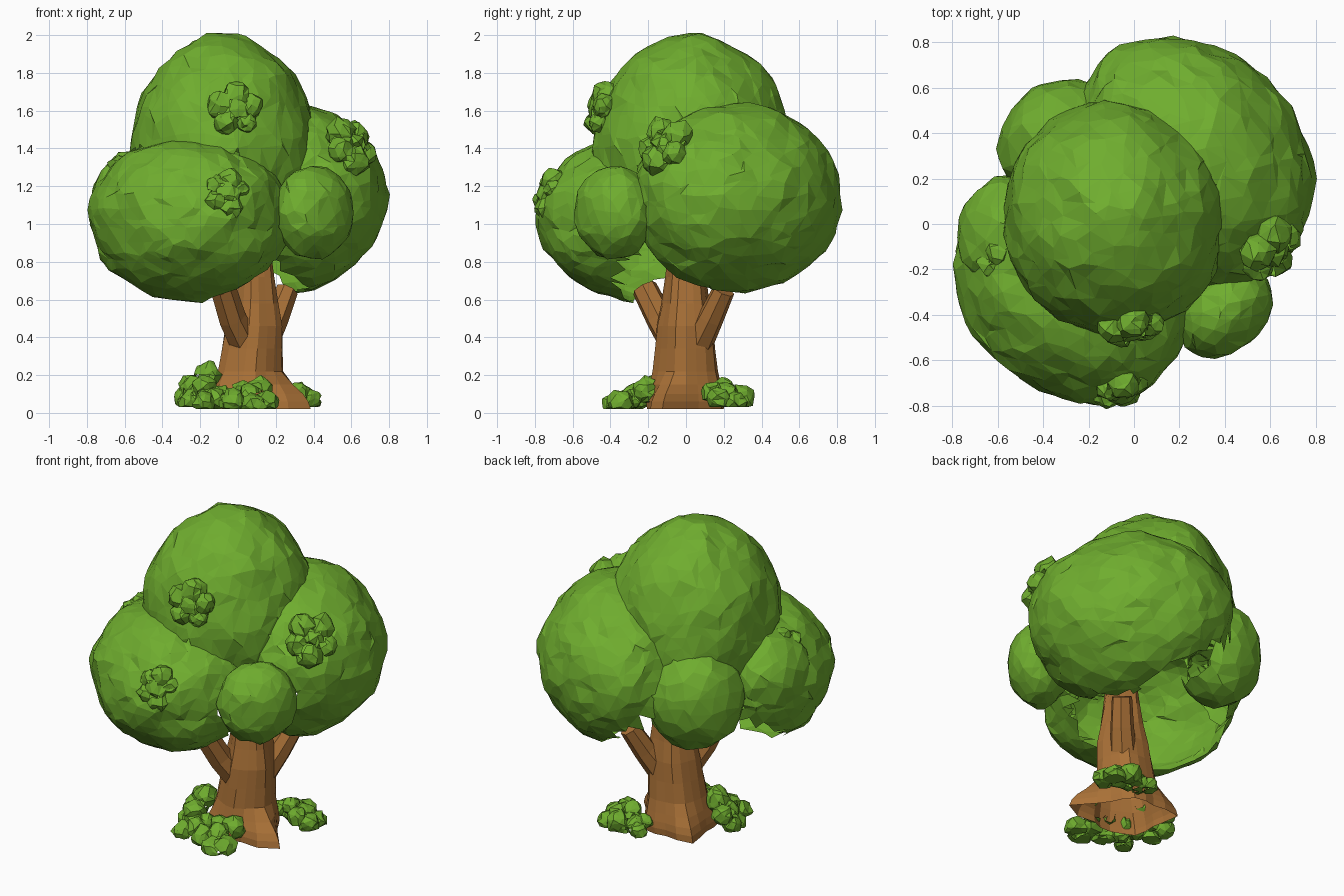
import bpy, bmesh, math, random
from mathutils import Vector, noise

if "Cube" in bpy.data.objects:
    bpy.data.objects.remove(bpy.data.objects["Cube"])

random.seed(4)


def material(name, rgb):
    m = bpy.data.materials.new(name)
    m.diffuse_color = (*rgb, 1)
    m.use_nodes = True
    m.node_tree.nodes["Principled BSDF"].inputs["Base Color"].default_value = m.diffuse_color
    return m


green = material("leaf green", (0.16, 0.42, 0.028))
brown = material("bark brown", (0.40, 0.165, 0.038))


def finish(name, bm, mat):
    me = bpy.data.meshes.new(name)
    bm.to_mesh(me)
    bm.free()
    me.materials.append(mat)
    ob = bpy.data.objects.new(name, me)
    bpy.context.collection.objects.link(ob)
    return ob


E = Vector((1, 1, 0)).normalized()
F = Vector((1, -1, 0)).normalized()


def stretch(d, ke, kf):
    """Scale an offset along the two horizontal diagonals."""
    return E * d.dot(E) * ke + F * d.dot(F) * kf + Vector((0, 0, d.z))


def inside(p, lobe, k=0.92):
    c, r, ke, kf = lobe
    d = stretch(p - Vector(c), 1 / ke, 1 / kf)
    return sum((d[i] / r[i]) ** 2 for i in range(3)) < k * k


def lump(name, lobe, others, sub, rough, floor=0.0, openings=()):
    """Lumpy faceted ellipsoid; faces buried in neighbours or on the open side are removed."""
    c, r, ke, kf = lobe
    c = Vector(c)
    bm = bmesh.new()
    bmesh.ops.create_icosphere(bm, subdivisions=sub, radius=1)
    for v in bm.verts:
        d = v.co.normalized()
        d = (d + Vector([random.uniform(-1, 1) for _ in range(3)]) * 0.22 / 2 ** (sub - 2)).normalized()
        k = 1 + rough * noise.noise(d * 2.5 + c * 7) + random.uniform(-rough, rough) * 0.3
        v.co = c + stretch(Vector([d[i] * r[i] * k for i in range(3)]), ke, kf)
        v.co.z = max(v.co.z, floor)
    dead = []
    for f in bm.faces:
        m = f.calc_center_median()
        n = (m - c).normalized()
        if any(inside(m, o) for o in others) or any(n.dot(Vector(d).normalized()) > t for d, t in openings):
            dead.append(f)
    bmesh.ops.delete(bm, geom=dead, context='FACES')
    return finish(name, bm, green)


# Canopy: three big crowns and smaller side crowns, open underneath
crowns = [
    ("top_crown", ((-0.08, 0.03, 1.39), (0.49, 0.52, 0.61), 1, 1)),
    ("front_left_crown", ((-0.26, -0.26, 1.03), (0.535, 0.53, 0.435), 0.91, 1.06)),
    ("back_right_crown", ((0.25, 0.27, 1.14), (0.545, 0.56, 0.5), 0.9, 1.07)),
    ("front_right_crown", ((0.4, -0.38, 1.06), (0.2, 0.2, 0.25), 1.17, 0.92)),
    ("back_left_crown", ((-0.33, 0.37, 1.07), (0.26, 0.26, 0.32), 1.1, 0.97)),
    ("left_crown", ((-0.54, -0.06, 1.12), (0.24, 0.27, 0.27), 1, 1)),
]
openings = {
    "top_crown": [((0, 0, -1), 0.5)],
    "front_left_crown": [((0.4, 0.4, -0.5), 0.7), ((-0.15, 0.5, -0.6), 0.78)],
    "back_right_crown": [((-0.2, -0.2, -0.6), 0.88), ((-0.5, 0.15, -0.6), 0.78)],
}
for i, (name, lobe) in enumerate(crowns):
    others = [o[1] for j, o in enumerate(crowns) if j != i]
    lump(name, lobe, others, 4 if lobe[1][0] > 0.4 else 3, 0.05, 0.0, openings.get(name, ()))


def cluster(name, centre, normal, ring, size, count, floor=0.0):
    """Ring of small leaf lobes around a normal, plus a middle lobe."""
    n = Vector(normal).normalized()
    u = n.orthogonal().normalized()
    w = n.cross(u)
    c = Vector(centre)
    hosts = [o[1] for o in crowns] + [((0.07, 0, 0.1), (0.21, 0.21, 0.6), 1, 1)]
    lobes = [(c, (size, size, size), 1, 1)]
    for k in range(count):
        a = 2 * math.pi * (k + random.uniform(-0.2, 0.2)) / count
        s = size * random.uniform(0.75, 1.05)
        lobes.append((c + (u * math.cos(a) + w * math.sin(a)) * ring, (s, s, s), 1, 1))
    for k, l in enumerate(lobes):
        lump(f"{name}_{k}", l, lobes[:k] + lobes[k + 1:] + hosts, 2, 0.25, floor)


# Leaf tufts standing out of the crowns
cluster("top_tuft", (-0.01, -0.45, 1.6), (0.1, -1, 0.25), 0.085, 0.075, 5)
cluster("front_tuft", (-0.06, -0.72, 1.16), (0.3, -1, 0.3), 0.07, 0.075, 5)
cluster("right_tuft", (0.6, -0.11, 1.41), (0.8, -0.7, 0.5), 0.09, 0.08, 5)
cluster("left_tuft", (-0.63, -0.12, 1.28), (-0.8, 0.2, 0.6), 0.06, 0.06, 5)

# Low bushes around the base
cluster("left_bush", (-0.22, -0.1, 0.13), (-0.8, -0.4, 0.7), 0.09, 0.075, 5, 0.03)
cluster("front_bush", (0.07, -0.29, 0.08), (0, -0.5, 1), 0.1, 0.07, 5, 0.02)
cluster("front_bush_side", (-0.12, -0.26, 0.07), (0, -0.4, 1), 0.08, 0.06, 4, 0.02)
cluster("right_bush", (0.31, 0.22, 0.09), (0.5, 0.3, 1), 0.085, 0.07, 5, 0.03)
cluster("back_bush", (0.18, 0.26, 0.07), (0, 0.4, 1), 0.06, 0.06, 4, 0.03)

# Trunk: lofted rings with flared root lobes, open at the bottom
rings = [(0.02, 0.195), (0.06, 0.2), (0.1, 0.195), (0.15, 0.185), (0.22, 0.172), (0.34, 0.16),
         (0.46, 0.15), (0.58, 0.125), (0.72, 0.105), (0.86, 0.09)]
roots = [(-0.45, 0.2), (2.4, 0.09), (0.9, 0.02), (3.9, 0.03), (-1.7, 0.02)]
SIDES = 18
bm = bmesh.new()
loops = []
for z, r in rings:
    fade = max(0, 1 - z / 0.17) ** 0.5
    loop = []
    for k in range(SIDES):
        a = 2 * math.pi * k / SIDES
        rr = r + 0.008 * math.cos(5 * a + 4 * z)
        for ra, amount in roots:
            d = (a - ra + math.pi) % (2 * math.pi) - math.pi
            rr += amount * fade * math.exp(-(d / 0.33) ** 2)
        cx = 0.05 + 0.05 * min(1, z / 0.5)
        loop.append(bm.verts.new((cx - 0.01 + rr * math.cos(a), rr * math.sin(a), z)))
    loops.append(loop)
for lo, hi in zip(loops, loops[1:]):
    for k in range(SIDES):
        j = (k + 1) % SIDES
        bm.faces.new((lo[k], lo[j], hi[j], hi[k]))
finish("trunk", bm, brown)


# Branches: seven-sided limbs flaring into the crowns
def branch(name, points):
    bm = bmesh.new()
    prev = None
    d = (Vector(points[-1][0]) - Vector(points[0][0])).normalized()
    u = d.orthogonal().normalized()
    w = d.cross(u)
    for p, r in points:
        loop = [bm.verts.new(Vector(p) + (u * math.cos(a) + w * math.sin(a)) * r)
                for a in (2 * math.pi * k / 7 for k in range(7))]
        if prev:
            for k in range(7):
                j = (k + 1) % 7
                bm.faces.new((prev[k], prev[j], loop[j], loop[k]))
        prev = loop
    bm.faces.new(prev)
    finish(name, bm, brown)


branch("left_branch", [((0.03, -0.07, 0.38), 0.08), ((-0.03, -0.14, 0.5), 0.075), ((-0.08, -0.22, 0.66), 0.07)])
branch("right_branch", [((0.14, 0.07, 0.38), 0.08), ((0.2, 0.13, 0.5), 0.07), ((0.26, 0.2, 0.65), 0.06)])
